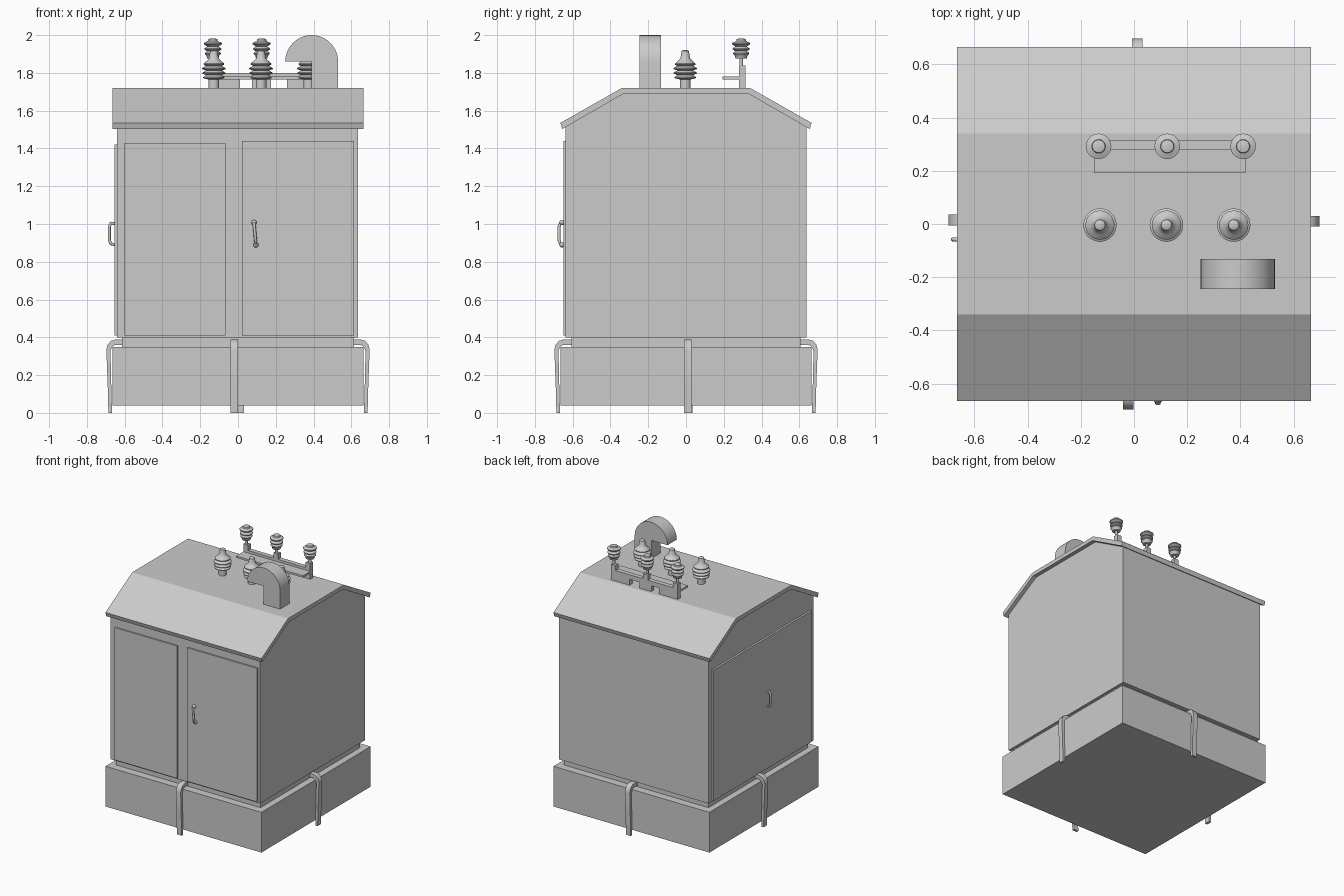
import bpy, bmesh, math
from mathutils import Matrix

if "Cube" in bpy.data.objects:
    bpy.data.objects.remove(bpy.data.objects["Cube"])


def finish(name, bm, smooth=False):
    bmesh.ops.recalc_face_normals(bm, faces=bm.faces)
    me = bpy.data.meshes.new(name)
    bm.to_mesh(me)
    bm.free()
    if smooth:
        me.shade_smooth()
        me.set_sharp_from_angle(angle=math.radians(35))
    ob = bpy.data.objects.new(name, me)
    bpy.context.collection.objects.link(ob)
    return ob


def box(name, x0, x1, y0, y1, z0, z1):
    bm = bmesh.new()
    bmesh.ops.create_cube(bm, size=1)
    for v in bm.verts:
        v.co = ((x0 + x1) / 2 + v.co.x * (x1 - x0),
                (y0 + y1) / 2 + v.co.y * (y1 - y0),
                (z0 + z1) / 2 + v.co.z * (z1 - z0))
    return finish(name, bm)


def prism(name, profile, axis, a, b, smooth=False, turn=0):
    """Extrude a (horizontal, z) outline along x or y from a to b."""
    bm = bmesh.new()
    pts = [(a, h, z) if axis == 'x' else (h, a, z) for h, z in profile]
    face = bm.faces.new([bm.verts.new(p) for p in pts])
    new = bmesh.ops.extrude_face_region(bm, geom=[face])['geom']
    shift = (b - a, 0, 0) if axis == 'x' else (0, b - a, 0)
    bmesh.ops.translate(bm, vec=shift, verts=[g for g in new if isinstance(g, bmesh.types.BMVert)])
    bmesh.ops.rotate(bm, verts=bm.verts, matrix=Matrix.Rotation(math.radians(turn), 3, 'Z'))
    return finish(name, bm, smooth)


def lathe(name, profile, x, y, z, n=20):
    bm = bmesh.new()
    rings = [[bm.verts.new((x + r * math.cos(2 * math.pi * i / n),
                            y + r * math.sin(2 * math.pi * i / n), z + h))
              for i in range(n)] for r, h in profile]
    for lo, hi in zip(rings, rings[1:]):
        for i in range(n):
            j = (i + 1) % n
            bm.faces.new((lo[i], lo[j], hi[j], hi[i]))
    bm.faces.new(rings[0])
    bm.faces.new(rings[-1])
    return finish(name, bm, True)


def tube(name, pts, r):
    cu = bpy.data.curves.new(name, 'CURVE')
    cu.dimensions = '3D'
    cu.bevel_depth = r
    cu.bevel_resolution = 2
    cu.use_fill_caps = True
    sp = cu.splines.new('POLY')
    sp.points.add(len(pts) - 1)
    for p, co in zip(sp.points, pts):
        p.co = (*co, 1)
    ob = bpy.data.objects.new(name, cu)
    bpy.context.collection.objects.link(ob)
    return ob


# Base, plinth and cabinet with gabled ends
box("base", -0.665, 0.665, -0.665, 0.665, 0.04, 0.35)
box("plinth", -0.615, 0.615, -0.605, 0.605, 0.35, 0.40)
prism("cabinet", [(-0.637, 0.40), (0.637, 0.40), (0.637, 1.525), (0.335, 1.695),
                  (-0.335, 1.695), (-0.637, 1.525)], 'x', -0.64, 0.635)

# Bent roof sheet
prism("roof", [(-0.665, 1.535), (-0.34, 1.72), (0.34, 1.72), (0.665, 1.535),
               (0.655, 1.503), (0.33, 1.69), (-0.33, 1.69), (-0.655, 1.503)],
      'x', -0.665, 0.665)

# Doors
box("front_door_left", -0.60, -0.065, -0.648, -0.63, 0.41, 1.43)
box("front_door_right", 0.02, 0.615, -0.648, -0.63, 0.41, 1.44)
box("side_door", -0.655, -0.63, -0.60, 0.60, 0.41, 1.42)

# Door handles
hp = [(0, 1.0), (0.028, 1.005), (0.036, 0.985), (0.036, 0.915), (0.028, 0.895), (0, 0.89)]
tube("front_handle", [(0.095 - (z - 0.89) * 0.09, -0.64 - d * 0.9, z) for d, z in hp], 0.008)
tube("side_handle", [(-0.645 - d, -0.058, z) for d, z in hp], 0.008)
for i, (x, z) in enumerate([(0.085, 1.008), (0.095, 0.89)]):
    bm = bmesh.new()
    bmesh.ops.create_uvsphere(bm, u_segments=12, v_segments=8, radius=0.014,
                              matrix=Matrix.Translation((x, -0.657, z)))
    finish(f"front_handle_mount_{i}", bm, True)

# Hooked straps over the base, one per side
strap = [(0.60, 0.388), (0.65, 0.388), (0.672, 0.382), (0.69, 0.362), (0.697, 0.335),
         (0.69, 0.15), (0.686, 0), (0.667, 0), (0.671, 0.15), (0.675, 0.325),
         (0.669, 0.347), (0.65, 0.36), (0.60, 0.36)]
for side, turn, c in [("right", 0, 0.01), ("back", 90, -0.012),
                      ("left", 180, -0.015), ("front", 270, -0.021)]:
    prism(f"{side}_strap", strap, 'y', c - 0.02, c + 0.02, True, turn)

# Front row of large bushings
bushing = [(0.028, 0), (0.028, 0.045), (0.04, 0.048)]
for h, r in [(0.052, 0.056), (0.076, 0.061), (0.1, 0.063), (0.124, 0.055)]:
    bushing += [(r, h), (r, h + 0.005), (0.042, h + 0.017)]
bushing += [(0.036, 0.145), (0.025, 0.158), (0.02, 0.195), (0.012, 0.2)]
for i, x in enumerate((-0.128, 0.122, 0.375)):
    lathe(f"bushing_{i + 1}", bushing, x, -0.004, 1.72)

# Rear bracket: rail, flange, feet and upright tabs
box("bracket_rail", -0.15, 0.42, 0.28, 0.315, 1.765, 1.80)
box("bracket_flange", -0.15, 0.42, 0.192, 0.29, 1.766, 1.781)
for i, (a, b) in enumerate([(-0.15, 0.01), (0.075, 0.175), (0.26, 0.42)]):
    box(f"bracket_foot_{i + 1}", a, b, 0.28, 0.315, 1.715, 1.77)

# Rear row of small insulators on pins
insulator = [(0.01, -0.01), (0.01, 0.035), (0.03, 0.036), (0.033, 0.05), (0.042, 0.06),
             (0.042, 0.066), (0.03, 0.075), (0.045, 0.083), (0.045, 0.089),
             (0.03, 0.1), (0.048, 0.112), (0.048, 0.119), (0.026, 0.128),
             (0.024, 0.139), (0.012, 0.142)]
for i, x in enumerate((-0.133, 0.125, 0.41)):
    t = min(max(x, -0.13), 0.40)
    box(f"bracket_tab_{i + 1}", t - 0.02, t + 0.02, 0.28, 0.315, 1.79, 1.84)
    lathe(f"insulator_{i + 1}", insulator, x, 0.292, 1.84)

# Curved vent hood
arc = [(0.39 + 0.14 * math.cos(math.pi * k / 20), 1.86 + 0.14 * math.sin(math.pi * k / 20))
       for k in range(21)]
prism("vent_hood", [(0.53, 1.715)] + arc + [(0.388, 1.86), (0.388, 1.715)],
      'y', -0.245, -0.132, True)
